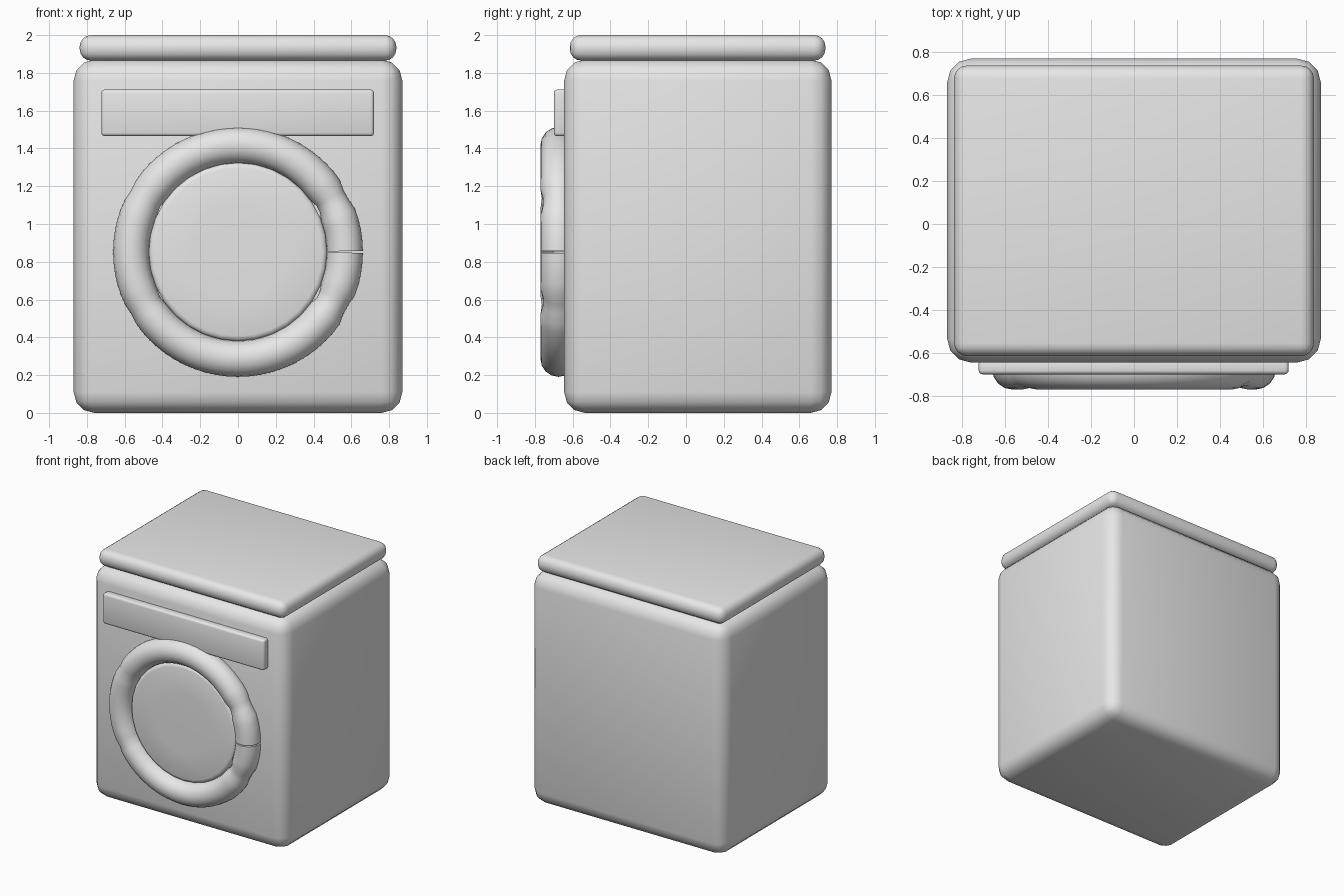
import bpy, bmesh, math
from mathutils import Vector

if "Cube" in bpy.data.objects:
    bpy.data.objects.remove(bpy.data.objects["Cube"])

grey = bpy.data.materials.new("light grey")
grey.diffuse_color = (0.8, 0.8, 0.8, 1)
grey.use_nodes = True
grey.node_tree.nodes["Principled BSDF"].inputs["Base Color"].default_value = grey.diffuse_color


def finish(name, bm, angle=180):
    bmesh.ops.recalc_face_normals(bm, faces=bm.faces)
    mesh = bpy.data.meshes.new(name)
    bm.to_mesh(mesh)
    bm.free()
    mesh.materials.append(grey)
    obj = bpy.data.objects.new(name, mesh)
    bpy.context.collection.objects.link(obj)
    bpy.ops.object.select_all(action='DESELECT')
    obj.select_set(True)
    bpy.context.view_layer.objects.active = obj
    bpy.ops.object.shade_smooth_by_angle(angle=math.radians(angle))
    return obj


def rounded_box(name, lo, hi, radius, segments):
    lo, hi = Vector(lo), Vector(hi)
    bm = bmesh.new()
    bmesh.ops.create_cube(bm, size=1)
    for v in bm.verts:
        v.co = (lo + hi) / 2 + v.co * (hi - lo)
    bmesh.ops.bevel(bm, geom=bm.edges[:], offset=radius, segments=segments,
                    profile=0.5, affect='EDGES')
    return finish(name, bm, 60)


# Cabinet, lid and control panel
rounded_box("cabinet", (-0.87, -0.645, 0), (0.87, 0.77, 1.87), 0.11, 3)
rounded_box("lid", (-0.838, -0.615, 1.865), (0.838, 0.738, 2.0), 0.06, 4)
rounded_box("control_panel", (-0.723, -0.70, 1.465), (0.72, -0.63, 1.712), 0.018, 3)

DOOR_Z = 0.852


# Door seal: a split tube pinched at a few angles
def pinch(deg):
    s = 1.0
    for centre, depth, width in ((28, 0.2, 4), (332, 0.2, 4), (150, 0.08, 4), (210, 0.08, 4)):
        s -= depth * math.exp(-((deg - centre) / width) ** 2)
    return s


bm = bmesh.new()
rings = []
STEPS, SIDES = 72, 16
for i in range(STEPS + 1):
    deg = 0.4 + 359.2 * i / STEPS
    a = math.radians(deg)
    r = 0.096 * pinch(deg)
    ring = []
    for j in range(SIDES):
        t = 2 * math.pi * j / SIDES
        rad = 0.565 + r * math.cos(t)
        ring.append(bm.verts.new((rad * math.cos(a), -0.675 + r * math.sin(t),
                                  DOOR_Z + rad * math.sin(a))))
    rings.append(ring)
for p, q in zip(rings, rings[1:]):
    for j in range(SIDES):
        k = (j + 1) % SIDES
        bm.faces.new((p[j], p[k], q[k], q[j]))
bm.faces.new(rings[0])
bm.faces.new(rings[-1])
finish("door_ring", bm, 60)

# Door: a shallow disc with a rounded rim, closed at the back
bm = bmesh.new()
profile = [(0.472, -0.63), (0.472, -0.685), (0.462, -0.698), (0.445, -0.703), (0.25, -0.708)]
loops = []
N = 32
for r, y in profile:
    loops.append([bm.verts.new((r * math.cos(2 * math.pi * i / N), y,
                                DOOR_Z + r * math.sin(2 * math.pi * i / N))) for i in range(N)])
for p, q in zip(loops, loops[1:]):
    for i in range(N):
        k = (i + 1) % N
        bm.faces.new((p[i], p[k], q[k], q[i]))
bm.faces.new(loops[0])
bm.faces.new(loops[-1])
finish("door_disc", bm, 60)
